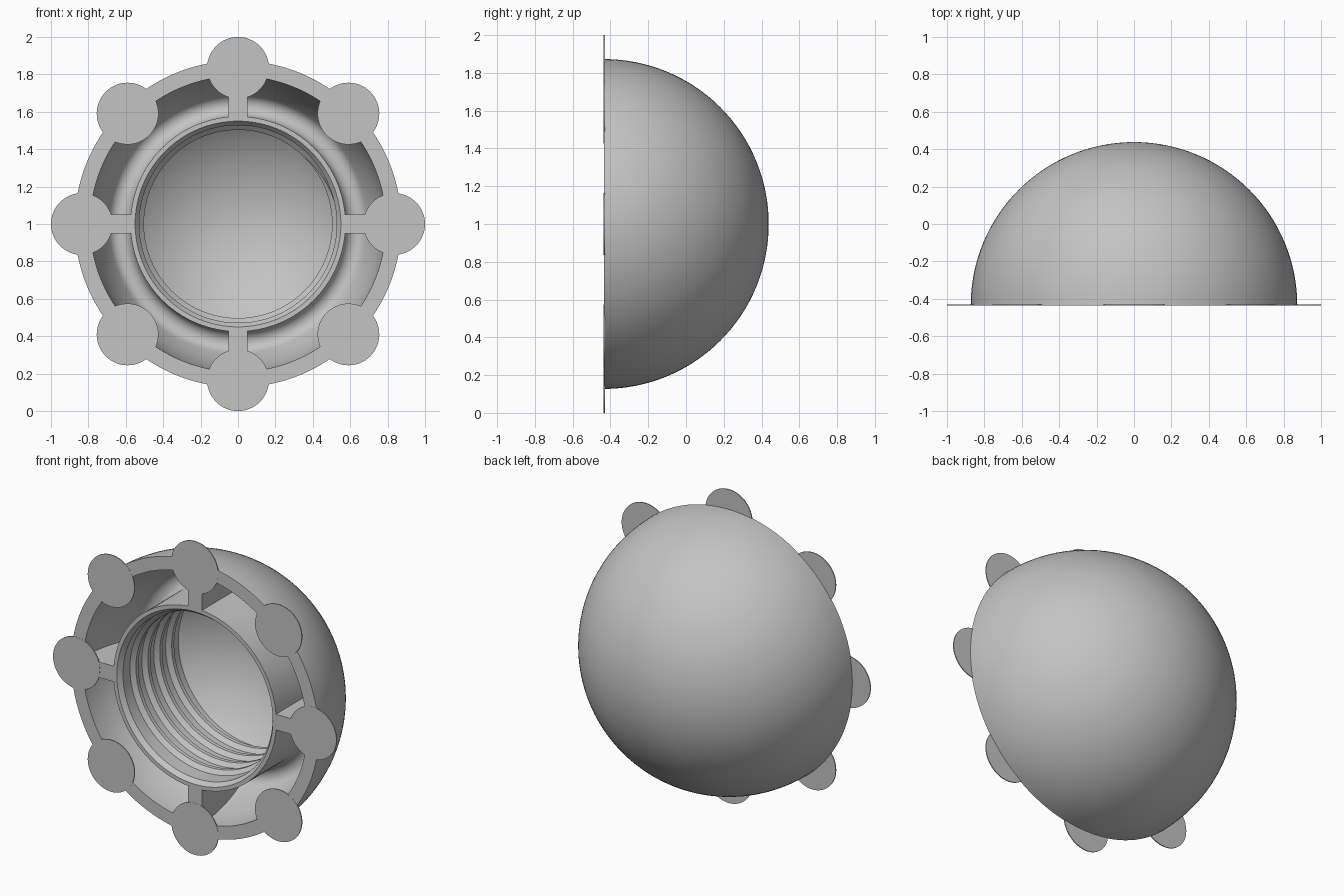
import bpy, bmesh
from math import sin, cos, pi, radians, sqrt, atan2
from mathutils import Matrix, Vector

if "Cube" in bpy.data.objects:
    bpy.data.objects.remove(bpy.data.objects["Cube"], do_unlink=True)

FRONT, MID = -0.435, 1.0            # front plane and axis height
OUTER, INNER = 0.873, 0.79          # dome radii
TUBE_OUT, TUBE_IN, FILLET = 0.575, 0.528, 0.06
PLACE = Matrix.Translation((0, FRONT, MID))

grey = bpy.data.materials.new("plain grey")
grey.use_nodes = True
grey.diffuse_color = (0.55, 0.55, 0.55, 1)
grey.node_tree.nodes["Principled BSDF"].inputs["Base Color"].default_value = (0.55, 0.55, 0.55, 1)


def finish(name, bm):
    """Turn a bmesh into a smooth shaded grey object."""
    bmesh.ops.remove_doubles(bm, verts=bm.verts, dist=1e-5)
    bmesh.ops.recalc_face_normals(bm, faces=bm.faces)
    bm.transform(PLACE)
    mesh = bpy.data.meshes.new(name)
    bm.to_mesh(mesh)
    bm.free()
    mesh.materials.append(grey)
    mesh.shade_smooth()
    mesh.set_sharp_from_angle(angle=radians(30))
    obj = bpy.data.objects.new(name, mesh)
    bpy.context.scene.collection.objects.link(obj)
    return obj


def arc(radius, start, end, steps, centre=(0, 0)):
    """Points (distance from axis, depth) along an arc."""
    angles = [start + (end - start) * i / steps for i in range(steps + 1)]
    return [(centre[0] + radius * cos(a), centre[1] + radius * sin(a)) for a in angles]


# Dome, cavity and inner tube as one turned profile
reach = INNER - FILLET
fx = TUBE_OUT + FILLET
fy = sqrt(reach ** 2 - fx ** 2)
tilt = atan2(fy, fx)
profile = arc(OUTER, pi / 2, 0, 32)
profile += arc(INNER, 0, tilt, 12)
profile += arc(FILLET, tilt, pi, 12, (fx, fy))[1:]
profile += [(TUBE_OUT, 0), (0.55, 0), (TUBE_IN, 0.03)]
profile += arc(INNER, atan2(sqrt(INNER ** 2 - TUBE_IN ** 2), TUBE_IN), pi / 2, 20)
bm = bmesh.new()
verts = [bm.verts.new((r if r > 1e-6 else 0, d, 0)) for r, d in profile]
edges = [bm.edges.new(pair) for pair in zip(verts, verts[1:])]
bmesh.ops.spin(bm, geom=verts + edges, cent=(0, 0, 0), axis=(0, 1, 0),
               angle=2 * pi, steps=128, use_merge=True)
bmesh.ops.dissolve_degenerate(bm, dist=1e-5, edges=bm.edges)
finish("dome_shell", bm)

# Screw thread coiled inside the tube
PITCH, TURNS, STEPS = 0.12, 4, 96
section = [(TUBE_IN + 0.01, 0), (TUBE_IN, 0.01), (0.503, 0.035),
           (0.503, 0.06), (TUBE_IN, 0.085), (TUBE_IN + 0.01, 0.095)]
bm = bmesh.new()
rings = []
for i in range(TURNS * STEPS + 1):
    a = 2 * pi * i / STEPS
    lift = 0.03 + PITCH * i / STEPS
    fade = min(1, i / 12, (TURNS * STEPS - i) / 12)
    ring = []
    for r, d in section:
        rr = TUBE_IN + 0.01 + (r - TUBE_IN - 0.01) * max(fade, 0.05)
        ring.append(bm.verts.new((rr * cos(a), d + lift, rr * sin(a))))
    rings.append(ring)
for low, high in zip(rings, rings[1:]):
    for j in range(len(section) - 1):
        bm.faces.new((low[j], low[j + 1], high[j + 1], high[j]))
finish("screw_thread", bm)

# Four ribs joining the tube to the dome
RIB_IN, RIB_OUT, HALF = 0.56, 0.83, 0.05
side = [(RIB_IN, 0)] + arc(RIB_OUT, 0, atan2(sqrt(RIB_OUT ** 2 - RIB_IN ** 2), RIB_IN), 14)
for k, name in enumerate(("left", "top", "right", "bottom")):
    bm = bmesh.new()
    face = bm.faces.new([bm.verts.new((r, d, -HALF)) for r, d in side])
    out = bmesh.ops.extrude_face_region(bm, geom=[face])
    moved = [g for g in out["geom"] if isinstance(g, bmesh.types.BMVert)]
    bmesh.ops.translate(bm, verts=moved, vec=Vector((0, 0, 2 * HALF)))
    bm.transform(Matrix.Rotation(-k * pi / 2, 4, "Y"))
    finish("rib_" + name, bm)

# Eight thin round tabs around the rim
THICK = 0.006
for k in range(8):
    bm = bmesh.new()
    bmesh.ops.create_cone(bm, cap_ends=True, segments=64, radius1=0.165, radius2=0.165, depth=THICK)
    bm.transform(Matrix.Rotation(-k * pi / 4, 4, "Y")
                 @ Matrix.Translation((0.835, THICK / 2 - 0.001, 0))
                 @ Matrix.Rotation(pi / 2, 4, "X"))
    finish("rim_tab_%d" % (k + 1), bm)
